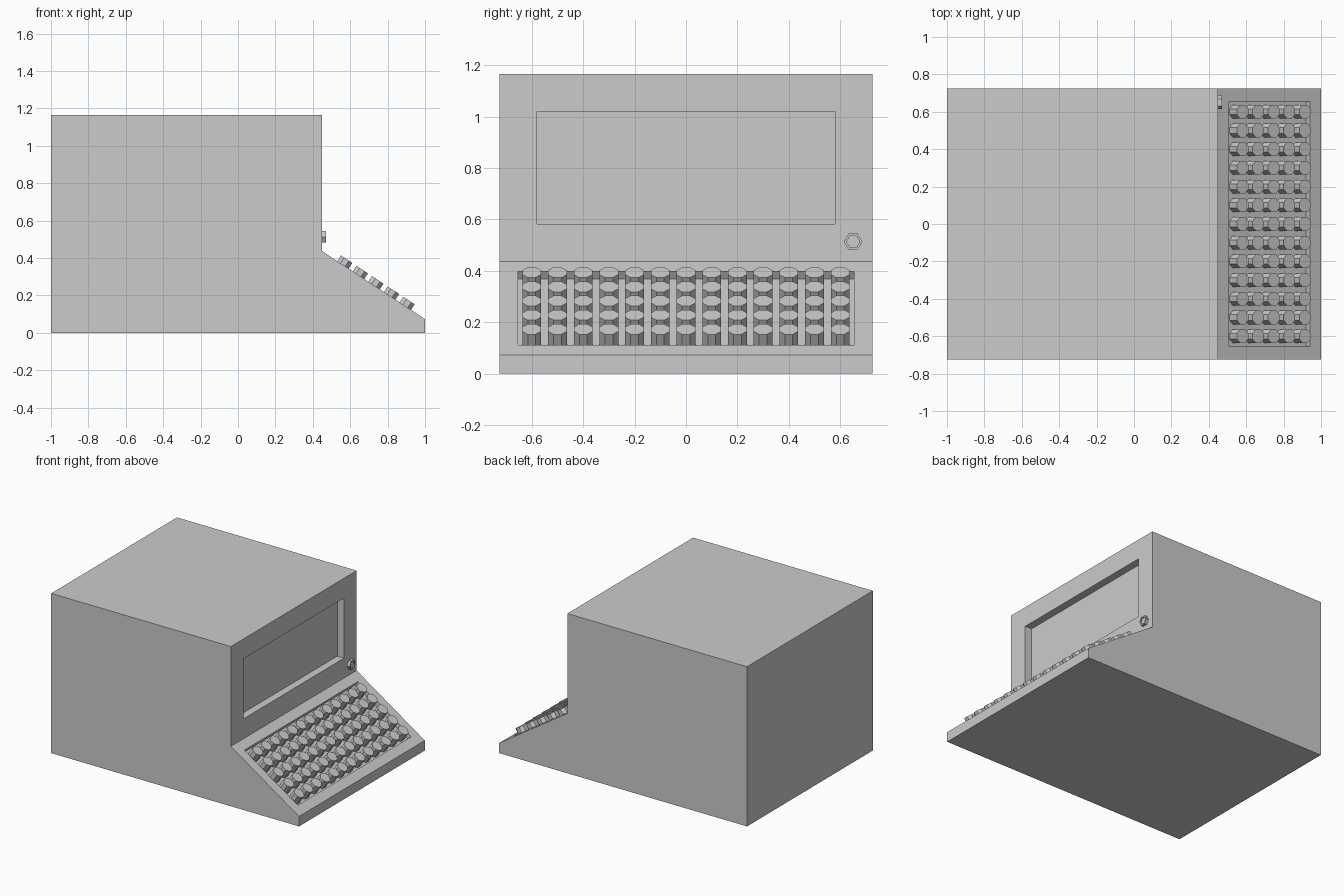
import bpy, bmesh
from math import pi
from mathutils import Vector, Matrix

if "Cube" in bpy.data.objects:
    bpy.data.objects.remove(bpy.data.objects["Cube"])

HALF_W = 0.725
TOP, BOT = Vector((0.45, 0, 0.437)), Vector((1.0, 0, 0.073))   # keyboard slope
DOWN = (BOT - TOP).normalized()
NORMAL = Vector((-DOWN.z, 0, DOWN.x))


def finish(name, bm):
    bmesh.ops.recalc_face_normals(bm, faces=bm.faces)
    mesh = bpy.data.meshes.new(name)
    bm.to_mesh(mesh)
    bm.free()
    obj = bpy.data.objects.new(name, mesh)
    bpy.context.collection.objects.link(obj)
    return obj


def sink(bm, face, margin, depth):
    """Inset a face, then push it straight in to make a recess."""
    normal = face.normal.copy()
    if margin:
        bmesh.ops.inset_individual(bm, faces=[face], thickness=margin, use_even_offset=True)
    new = bmesh.ops.extrude_discrete_faces(bm, faces=[face])["faces"][0]
    bmesh.ops.translate(bm, verts=new.verts, vec=-normal * depth)


def prism(bm, sides, radius, height, matrix):
    return bmesh.ops.create_cone(bm, cap_ends=True, segments=sides, radius1=radius,
                                 radius2=radius, depth=height, matrix=matrix)


# Case: side profile extruded across, with screen and keyboard recesses
bm = bmesh.new()
profile = [(-1, 0), (1, 0), (1, BOT.z), (TOP.x, TOP.z), (TOP.x, 1.165), (-1, 1.165)]
side = bm.faces.new([bm.verts.new((x, -HALF_W, z)) for x, z in profile])
ext = bmesh.ops.extrude_face_region(bm, geom=[side], use_keep_orig=True)["geom"]
bmesh.ops.translate(bm, verts=[v for v in ext if isinstance(v, bmesh.types.BMVert)],
                    vec=(0, 2 * HALF_W, 0))
bmesh.ops.recalc_face_normals(bm, faces=bm.faces)
bm.normal_update()
screen = next(f for f in bm.faces if f.normal.x > 0.9 and f.calc_center_median().z > 0.5)
slope = next(f for f in bm.faces if f.normal.dot(NORMAL) > 0.99)
sink(bm, screen, 0.145, 0.055)
sink(bm, slope, 0.071, 0.036)
finish("computer_case", bm)

# Keys: octagonal buttons standing in the sloped recess, 5 rows of 13
bm = bmesh.new()
turn = Matrix((DOWN, (0, 1, 0), NORMAL)).transposed().to_4x4()
for row in range(5):
    for col in range(13):
        pos = TOP + DOWN * (0.133 + 0.1 * row) + Vector((0, -0.6 + 0.1 * col, 0))
        prism(bm, 8, 0.0395, 0.072,
              Matrix.Translation(pos) @ turn @ Matrix.Rotation(pi / 8, 4, 'Z'))
finish("keyboard_keys", bm)

# Knob: hexagonal with a shallow dished face
bm = bmesh.new()
prism(bm, 6, 0.036, 0.03,
      Matrix.Translation((0.455, 0.65, 0.513)) @ Matrix.Rotation(pi / 2, 4, 'Y')
      @ Matrix.Rotation(pi / 2, 4, 'Z'))
bm.normal_update()
# turn a corner to point along y
corner = max(bm.verts, key=lambda v: v.co.y).co
if sum(abs(v.co.y - corner.y) < 1e-4 for v in bm.verts) > 2:
    bmesh.ops.rotate(bm, verts=bm.verts, cent=(0.455, 0.65, 0.513),
                     matrix=Matrix.Rotation(pi / 6, 3, 'X'))
front = max(bm.faces, key=lambda f: f.calc_center_median().x)
sink(bm, front, 0.009, 0.008)
finish("control_knob", bm)
